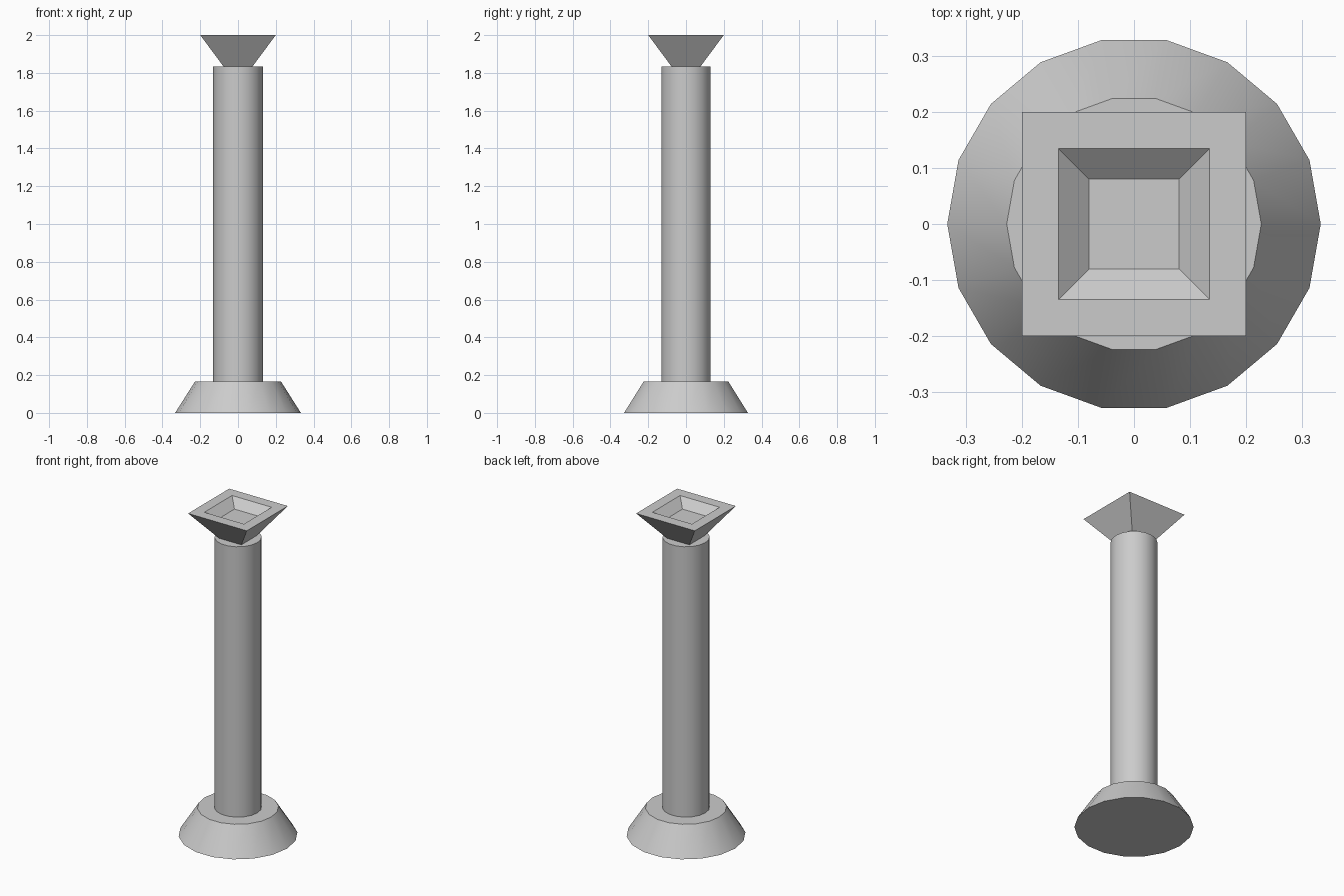
import bpy, bmesh, math

if "Cube" in bpy.data.objects:
    bpy.data.objects.remove(bpy.data.objects["Cube"])

def finish(name, bm):
    bmesh.ops.recalc_face_normals(bm, faces=bm.faces)
    mesh = bpy.data.meshes.new(name)
    bm.to_mesh(mesh)
    bm.free()
    obj = bpy.data.objects.new(name, mesh)
    bpy.context.collection.objects.link(obj)
    return obj

def loft(name, sides, rings, phase=0.0):
    """Capped solid through rings of (corner radius, height)."""
    bm = bmesh.new()
    loops = [[bm.verts.new((r * math.cos(phase + math.tau * i / sides),
                            r * math.sin(phase + math.tau * i / sides), z))
              for i in range(sides)] for r, z in rings]
    for a, b in zip(loops, loops[1:]):
        for i in range(sides):
            j = (i + 1) % sides
            bm.faces.new((a[i], a[j], b[j], b[i]))
    bm.faces.new(loops[0][::-1])
    bm.faces.new(loops[-1])
    return finish(name, bm)

def smooth(obj):
    bpy.ops.object.select_all(action='DESELECT')
    obj.select_set(True)
    bpy.context.view_layer.objects.active = obj
    bpy.ops.object.shade_smooth_by_angle(angle=math.radians(30))

# Flared foot and round shaft, 18 sides each
smooth(loft("base", 18, [(0.333, 0), (0.227, 0.167)]))
smooth(loft("shaft", 18, [(0.132, 0.167), (0.132, 1.833)]))

# Square flared capital with a tapered recess in its top
D = math.sqrt(2)
loft("capital", 4, [(0.076 * D, 1.833), (0.2 * D, 2.0),
                    (0.135 * D, 2.0), (0.08 * D, 1.952)], math.pi / 4)
